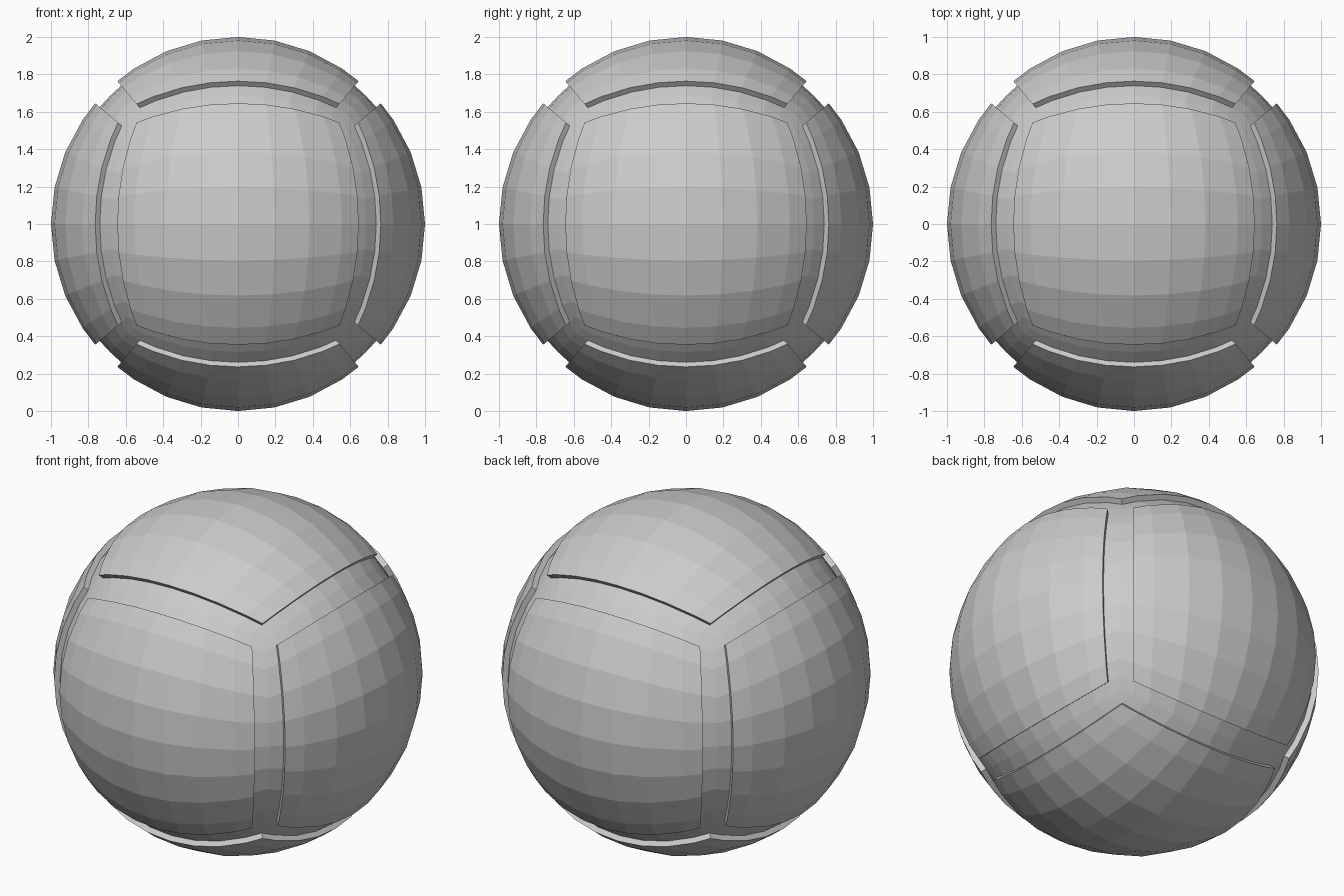
import bpy, bmesh
from math import radians, tan, pi
from mathutils import Matrix, Vector

if "Cube" in bpy.data.objects:
    bpy.data.objects.remove(bpy.data.objects["Cube"])

R, FLOOR = 1.0, 0.968          # panel radius and groove floor radius
EDGE = 40.2                    # panel border angle; the grooves fill 40.2 to 45 degrees
INNER = [-EDGE] + [i * 11.25 for i in range(-3, 4)] + [EDGE]
FULL = [-45.0] + INNER + [45.0]

# Six cube directions
TURNS = {
    "top": Matrix.Identity(3),
    "front": Matrix.Rotation(pi / 2, 3, 'X'),
    "bottom": Matrix.Rotation(pi, 3, 'X'),
    "back": Matrix.Rotation(-pi / 2, 3, 'X'),
    "right": Matrix.Rotation(pi / 2, 3, 'Y'),
    "left": Matrix.Rotation(-pi / 2, 3, 'Y'),
}


def point(a, b, r, turn):
    """Cube-sphere point at two face angles."""
    v = Vector((tan(radians(a)), tan(radians(b)), 1)).normalized() * r
    return turn @ v + Vector((0, 0, 1))


def grid(bm, angles, r, turn, keep):
    n = len(angles)
    v = [[bm.verts.new(point(a, b, r, turn)) for b in angles] for a in angles]
    for i in range(n - 1):
        for j in range(n - 1):
            if keep(i, j, n - 2):
                bm.faces.new((v[i][j], v[i + 1][j], v[i + 1][j + 1], v[i][j + 1]))
    loose = [p for row in v for p in row if not p.link_faces]
    bmesh.ops.delete(bm, geom=loose, context='VERTS')


def finish(bm, name):
    mesh = bpy.data.meshes.new(name)
    bm.to_mesh(mesh)
    bm.free()
    bpy.context.collection.objects.link(bpy.data.objects.new(name, mesh))


# Curved panels with radial side walls
centre = Vector((0, 0, 1))
for side, turn in TURNS.items():
    bm = bmesh.new()
    grid(bm, INNER, R, turn, lambda i, j, m: True)
    rim = [e for e in bm.edges if e.is_boundary]
    out = bmesh.ops.extrude_edge_only(bm, edges=rim)
    for p in out["geom"]:
        if isinstance(p, bmesh.types.BMVert):
            p.co = centre + (p.co - centre) * FLOOR
    bmesh.ops.recalc_face_normals(bm, faces=bm.faces)
    # Keep the panel normals pointing outward
    mid = max(bm.faces, key=lambda f: (f.calc_center_median() - centre).dot(turn @ Vector((0, 0, 1))))
    if mid.normal.dot(mid.calc_center_median() - centre) < 0:
        bmesh.ops.reverse_faces(bm, faces=bm.faces)
    finish(bm, side + "_panel")

# Sunken groove floor joining all panels
bm = bmesh.new()
for turn in TURNS.values():
    grid(bm, FULL, FLOOR, turn, lambda i, j, m: i in (0, m) or j in (0, m))
bmesh.ops.remove_doubles(bm, verts=bm.verts, dist=1e-4)
finish(bm, "groove_floor")
